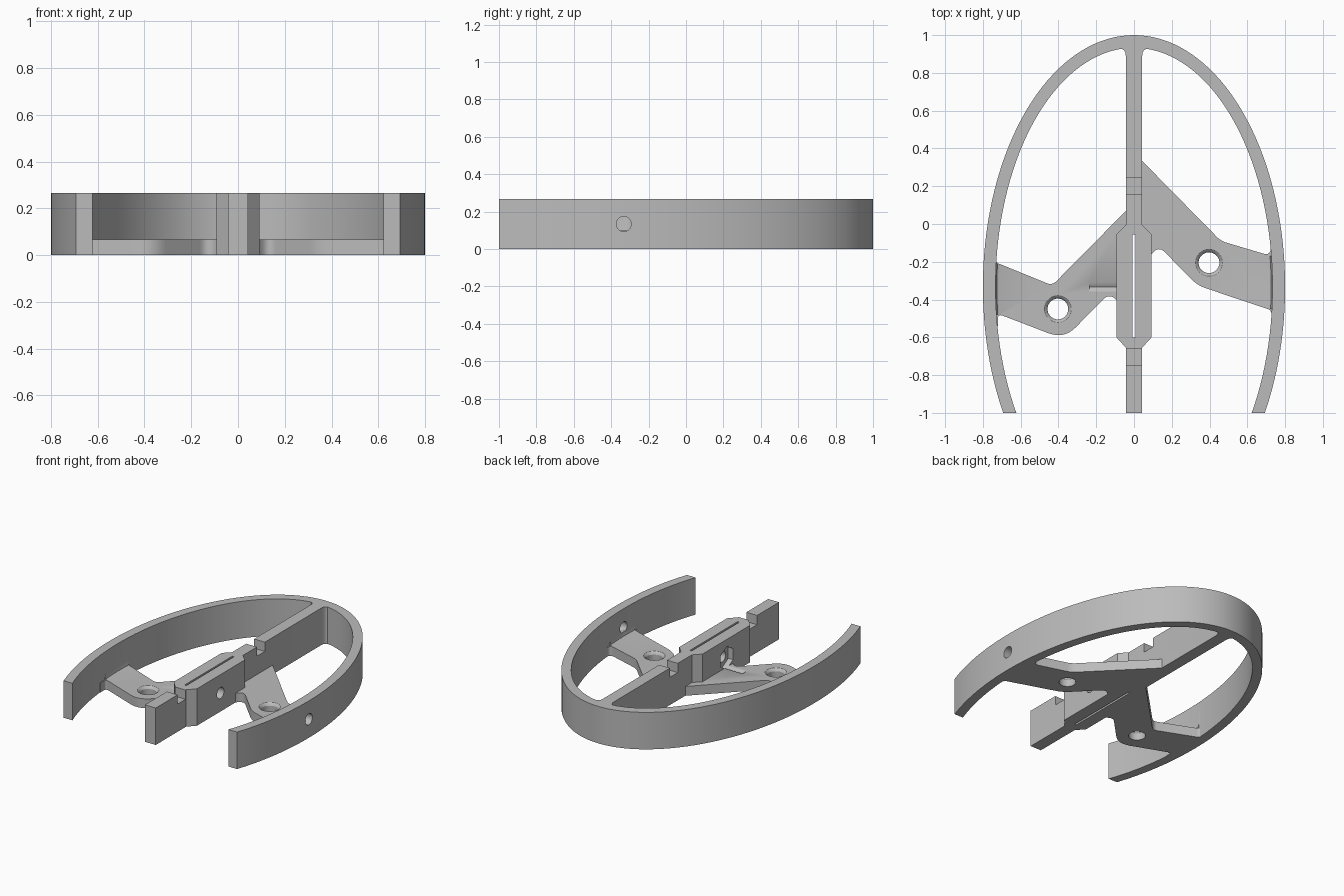
import bpy, bmesh, math
from mathutils import Vector, Matrix

if "Cube" in bpy.data.objects:
    bpy.data.objects.remove(bpy.data.objects["Cube"])

HEIGHT, PLATE, WALL = 0.267, 0.067, 0.067
CENTRE_Y = -0.333            # middle of the oval and axis of the cross bolt
BOLT_Z = HEIGHT / 2

grey = bpy.data.materials.new("light grey")
grey.use_nodes = True
grey.diffuse_color = (0.5, 0.5, 0.5, 1)
grey.node_tree.nodes["Principled BSDF"].inputs["Base Color"].default_value = (0.5, 0.5, 0.5, 1)


def loft(name, sections):
    """Closed solid through matching loops of 3D points."""
    bm = bmesh.new()
    loops = [[bm.verts.new(p) for p in s] for s in sections]
    n = len(loops[0])
    for a, b in zip(loops, loops[1:]):
        for i in range(n):
            j = (i + 1) % n
            bm.faces.new((a[i], a[j], b[j], b[i]))
    bm.faces.new(loops[0][::-1])
    bm.faces.new(loops[-1])
    bmesh.ops.recalc_face_normals(bm, faces=bm.faces)
    mesh = bpy.data.meshes.new(name)
    bm.to_mesh(mesh)
    bm.free()
    mesh.materials.append(grey)
    obj = bpy.data.objects.new(name, mesh)
    bpy.context.collection.objects.link(obj)
    return obj


def prism(name, outline, z0, z1):
    return loft(name, [[(x, y, z) for x, y in outline] for z in (z0, z1)])


def box(name, x0, x1, y0, y1, z0, z1):
    return prism(name, [(x0, y0), (x1, y0), (x1, y1), (x0, y1)], z0, z1)


def rod(name, x0, x1, radius, sides):
    """Bar along x on the bolt axis, with a corner pointing down."""
    def ring(x):
        turns = [math.tau * i / sides for i in range(sides)]
        return [(x, CENTRE_Y + radius * math.sin(t), BOLT_Z - radius * math.cos(t)) for t in turns]
    return loft(name, [ring(x0), ring(x1)])


def disc(x, y, radius, sides=40):
    turns = [math.tau * i / sides for i in range(sides)]
    return [(x + radius * math.cos(t), y + radius * math.sin(t)) for t in turns]


def rounded(corners, steps=8):
    """Outline from (x, y, setback) corners, each rounded by its setback."""
    pts = []
    for i, (x, y, r) in enumerate(corners):
        p = Vector((x, y))
        if r == 0:
            pts.append((x, y))
            continue
        a = p + (Vector(corners[i - 1][:2]) - p).normalized() * r
        b = p + (Vector(corners[(i + 1) % len(corners)][:2]) - p).normalized() * r
        for k in range(steps + 1):
            t = k / steps
            pts.append(tuple(a * (1 - t) ** 2 + p * 2 * t * (1 - t) + b * t * t))
    return pts


def oval(inset, t):
    return (0.8 - inset) * math.cos(t), CENTRE_Y + (1.333 - inset) * math.sin(t)


def combine(target, other, operation):
    mod = target.modifiers.new("join", 'BOOLEAN')
    mod.operation, mod.solver, mod.object = operation, 'EXACT', other
    bpy.context.view_layer.objects.active = target
    bpy.ops.object.modifier_apply(modifier=mod.name)
    bpy.data.objects.remove(other)


# Open oval rim, its two ends cut flat at the front
def rim_arc(inset, steps=96):
    low = math.asin((-1 - CENTRE_Y) / (1.333 - inset))
    return [oval(inset, low + (math.pi - 2 * low) * i / steps) for i in range(steps + 1)]


frame = prism("oval_frame", rim_arc(0) + rim_arc(WALL)[::-1], 0, HEIGHT)
combine(frame, rod("rim_hole", 0.6, 0.9, 0.04, 40), 'DIFFERENCE')

parts = []
# Central spine and the small fillets where it meets the rim
parts.append(box("spine", -0.043, 0.043, -1, 0.96, 0, HEIGHT))
for side in (-1, 1):
    curve = [(0.043, 0.885), (0.045, 0.905), (0.053, 0.92), (0.067, 0.928), (0.095, 0.924)]
    corner = [(side * x, y) for x, y in [(0.02, 0.885)] + curve + [(0.095, 0.95), (0.02, 0.96)]]
    parts.append(prism("spine_fillet", corner, 0, HEIGHT))

# Chamfered hub block
hub = [(-0.043, -0.655), (0.043, -0.655), (0.093, -0.6), (0.093, -0.055),
       (0.043, -0.005), (-0.043, -0.005), (-0.093, -0.055), (-0.093, -0.6)]
parts.append(prism("hub", hub, 0, HEIGHT))

# Flat arms from spine to rim
left_arm = [(0, 0.378, 0), (0.46, -0.09, 0.03), (0.722, -0.168, 0.04), (0.726, -0.1, 0),
            (0.76, -0.1, 0), (0.76, -0.5, 0), (0.729, -0.5, 0), (0.729, -0.457, 0.025),
            (0.335, -0.325, 0.05), (0.13, -0.115, 0.05), (0.085, -0.17, 0), (0, -0.17, 0)]
right_arm = [(0, 0.113, 0), (-0.433, -0.325, 0.03), (-0.732, -0.203, 0.02), (-0.73, -0.17, 0),
             (-0.76, -0.17, 0), (-0.76, -0.54, 0), (-0.72, -0.54, 0), (-0.722, -0.475, 0.03),
             (-0.37, -0.61, 0.09), (-0.13, -0.365, 0.05), (-0.085, -0.41, 0), (0, -0.41, 0)]
parts.append(prism("left_arm", rounded(left_arm), 0, PLATE))
parts.append(prism("right_arm", rounded(right_arm), 0, PLATE))

# Curved ramps between the arms and the rim
profile = [(0.04, 0.04), (0.085, 0.04), (0.085, PLATE), (0.074, 0.073), (WALL, 0.1), (0.04, 0.1)]
for side, y0, y1 in ((1, -0.45, -0.17), (-1, -0.48, -0.21)):
    sections = []
    for i in range(9):
        t = math.asin((y0 + (y1 - y0) * i / 8 - CENTRE_Y) / 1.266)
        sections.append([(side * oval(d, t)[0], oval(d, t)[1], z) for d, z in profile])
    parts.append(loft("arm_ramp", sections))

for part in parts:
    combine(frame, part, 'UNION')

# Cuts: spine notches, hub slot, bolt hole with nut pocket
cuts = [box("notch", -0.2, 0.2, y, y + 0.09, 0.2, 0.4) for y in (-0.75, 0.155)]
cuts.append(box("slot", -0.007, 0.007, -0.6, -0.055, -0.1, 0.4))
cuts.append(rod("bolt_hole", -0.2, 0.2, 0.04, 40))
cuts.append(rod("nut_pocket", -0.235, -0.055, 0.081, 6))

# Countersunk holes in the arms
for x, y in ((0.397, -0.205), (-0.403, -0.45)):
    cuts.append(prism("arm_hole", disc(x, y, 0.055), -0.1, 0.15))
    rims = ((0.04, 0.05), (0.052, 0.057), (0.062, 0.064), (PLATE + 0.001, 0.073), (0.1, 0.073))
    cuts.append(loft("countersink", [[(*p, z) for p in disc(x, y, r)] for z, r in rims]))

for cut in cuts:
    combine(frame, cut, 'DIFFERENCE')

# Smooth the curves, keep the edges crisp
bpy.ops.object.select_all(action='DESELECT')
frame.select_set(True)
bpy.context.view_layer.objects.active = frame
bpy.ops.object.shade_smooth_by_angle(angle=math.radians(30))
